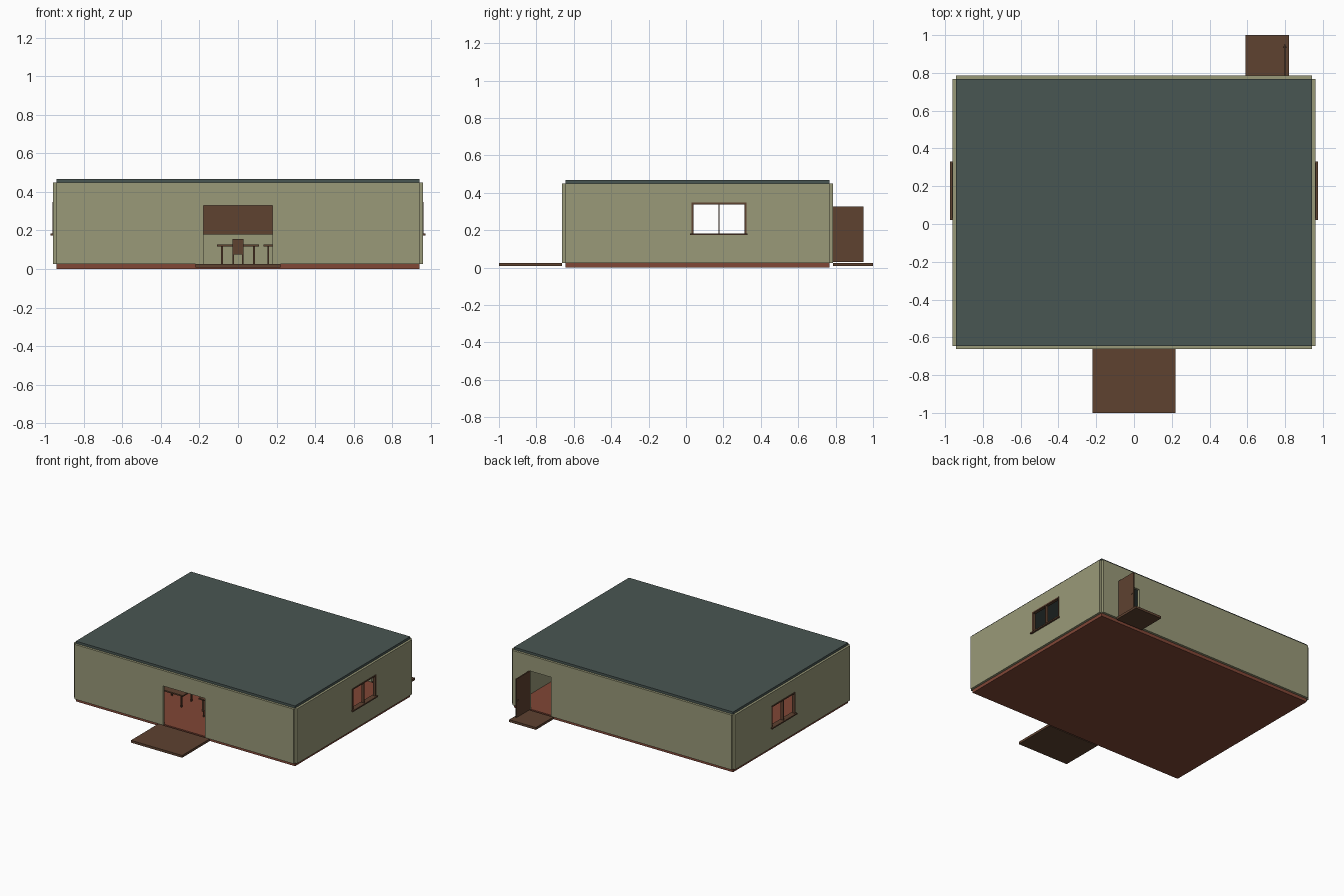
import bpy
import bmesh
from mathutils import Vector

if "Cube" in bpy.data.objects:
    bpy.data.objects.remove(bpy.data.objects["Cube"], do_unlink=True)


def material(name, color):
    m = bpy.data.materials.new(name)
    m.use_nodes = True
    m.diffuse_color = (*color, 1)
    m.node_tree.nodes["Principled BSDF"].inputs["Base Color"].default_value = (*color, 1)
    return m


WALL = material("olive plaster", (0.32, 0.32, 0.19))
ROOF = material("dark teal roof", (0.066, 0.093, 0.085))
WOOD = material("brown wood", (0.112, 0.054, 0.03))
FLOOR = material("red clay", (0.22, 0.063, 0.037))


def boxes(name, mat, *spans):
    """One object made of boxes, each given as x, y and z ranges."""
    bm = bmesh.new()
    for span in spans:
        lo, hi = (Vector(c) for c in zip(*span))
        made = bmesh.ops.create_cube(bm, size=1)
        bmesh.ops.scale(bm, vec=hi - lo, verts=made["verts"])
        bmesh.ops.translate(bm, vec=(lo + hi) / 2, verts=made["verts"])
    mesh = bpy.data.meshes.new(name)
    bm.to_mesh(mesh)
    bm.free()
    mesh.materials.append(mat)
    obj = bpy.data.objects.new(name, mesh)
    bpy.context.collection.objects.link(obj)
    return obj


def cut(obj, *span):
    """Cut a box-shaped opening through an object."""
    cutter = boxes("opening_cutter", obj.data.materials[0], span)
    cutter.hide_render = True
    mod = obj.modifiers.new("opening", "BOOLEAN")
    mod.operation = "DIFFERENCE"
    mod.solver = "EXACT"
    mod.object = cutter
    bpy.context.view_layer.objects.active = obj
    bpy.ops.object.modifier_apply(modifier=mod.name)
    bpy.data.objects.remove(cutter, do_unlink=True)


# Main shell
X, FRONT, BACK = 0.942, -0.645, 0.768
THICK, BASE, TOP = 0.018, 0.025, 0.45
boxes("floor_slab", FLOOR, ((-X, X), (FRONT, BACK), (0, BASE)))
boxes("roof_slab", ROOF, ((-X, X), (FRONT, BACK), (TOP, 0.468)))
front_wall = boxes("front_wall", WALL, ((-X, X), (FRONT - THICK, FRONT), (BASE, TOP)))
back_wall = boxes("back_wall", WALL, ((-X, X), (BACK, BACK + THICK), (BASE, TOP)))
cut(front_wall, (-0.18, 0.18), (-0.8, -0.5), (0, 0.33))
cut(back_wall, (0.61, 0.795), (0.6, 0.9), (0, 0.33))

# Side walls with framed windows
for side, s in (("left", 1), ("right", -1)):
    def across(a, b):
        return tuple(sorted((s * a, s * b)))
    wall = boxes(side + "_wall", WALL, (across(X, X + THICK), (FRONT, BACK), (BASE, TOP)))
    cut(wall, across(0.8, 1.1), (0.035, 0.318), (0.18, 0.345))
    depth = across(X - 0.002, X + THICK + 0.003)
    boxes(side + "_window_frame", WOOD,
          (depth, (0.03, 0.04), (0.18, 0.345)),
          (depth, (0.313, 0.323), (0.18, 0.345)),
          (depth, (0.03, 0.323), (0.338, 0.348)),
          (depth, (0.173, 0.18), (0.18, 0.34)))
    boxes(side + "_window_sill", WOOD, (across(X - 0.01, 0.973), (0.022, 0.33), (0.174, 0.184)))

# Entrance platforms and the open back door
boxes("front_platform", WOOD, ((-0.22, 0.22), (-1, FRONT - THICK), (0.008, 0.026)))
boxes("back_platform", WOOD, ((0.59, 0.82), (BACK + THICK, 1), (0.008, 0.026)))
boxes("back_door", WOOD, ((0.793, 0.802), (BACK + 0.016, 0.95), (0.029, 0.328)))
boxes("back_door_handle", WOOD, ((0.788, 0.807), (0.932, 0.94), (0.155, 0.163)))

# Board on the inside of the back wall
boxes("wall_board", WOOD, ((-0.35, 0.35), (BACK - 0.008, BACK), (0.178, 0.38)))


def legs(cx, cy, hx, hy, top, r=0.005):
    return [((cx + i * hx - r, cx + i * hx + r), (cy + j * hy - r, cy + j * hy + r), (BASE, top))
            for i in (-1, 1) for j in (-1, 1)]


# Dining tables, each with a chair facing it from the front and one from the back
for name, cx, cy in (("middle", 0, -0.25), ("left", 0.24, 0.1), ("right", -0.33, -0.28)):
    boxes(name + "_table", WOOD,
          ((cx - 0.108, cx + 0.108), (cy - 0.08, cy + 0.08), (0.118, 0.128)),
          *legs(cx, cy, 0.083, 0.06, 0.12))
    if name != "middle":
        continue
    for place, d in (("front", -1), ("back", 1)):
        y = cy + d * 0.11
        rest = sorted((y + d * 0.022, y + d * 0.03))
        boxes(name + "_" + place + "_chair", WOOD,
              ((cx - 0.029, cx + 0.029), (y - 0.03, y + 0.03), (0.076, 0.084)),
              ((cx - 0.029, cx + 0.029), rest, (0.08, 0.156)),
              *legs(cx, y, 0.024, 0.025, 0.078, 0.004))
